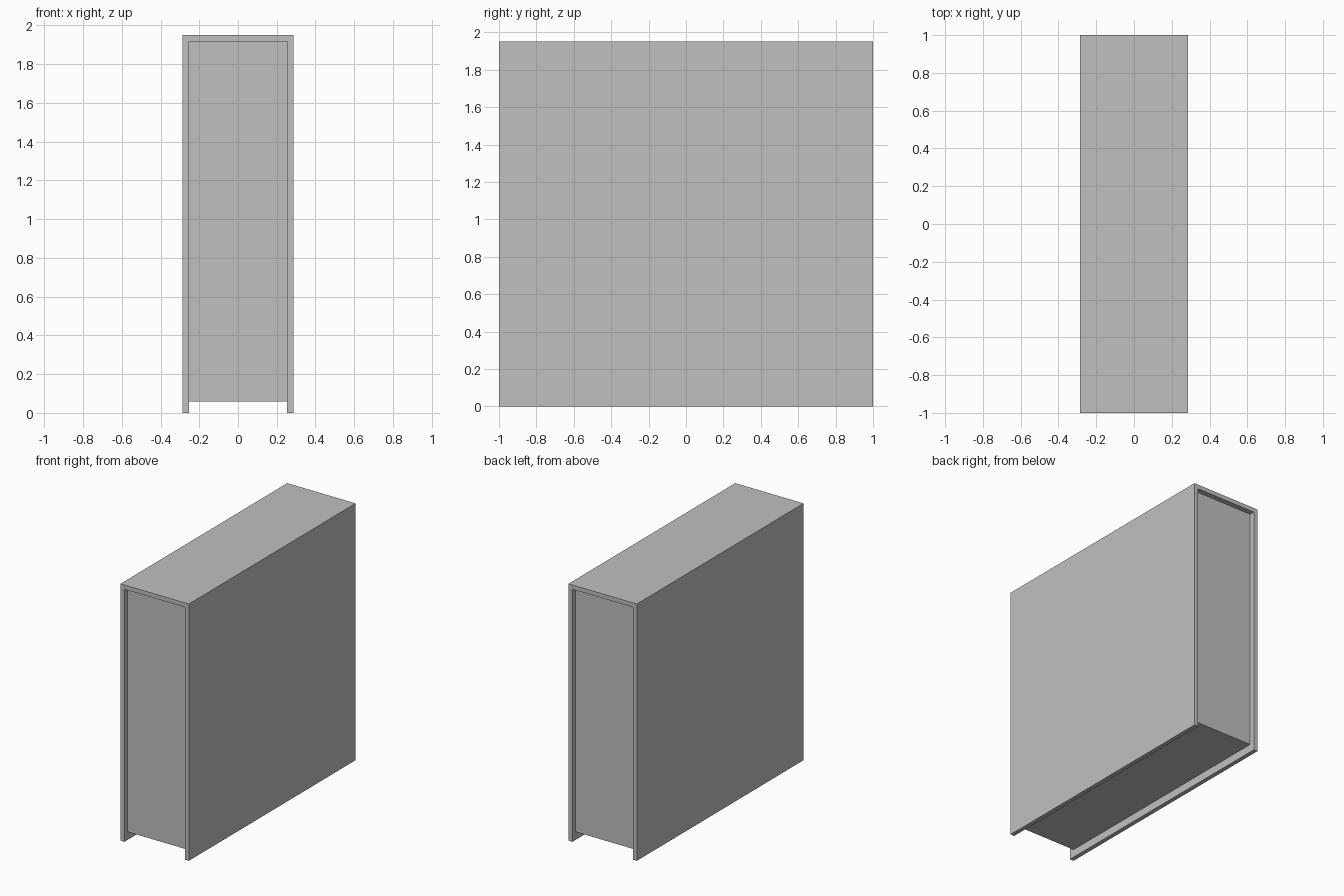
import bpy
import bmesh

cube = bpy.data.objects.get("Cube")
if cube:
    bpy.data.objects.remove(cube, do_unlink=True)

HALF_W, HALF_L, HEIGHT = 0.287, 1.0, 1.95
WALL = 0.033       # thickness of the outer shell
RECESS = 0.04      # how far the end panels sit inside the shell
FLOOR = 0.06       # underside of the core above the ground

grey = bpy.data.materials.new("light_grey")
grey.use_nodes = True
grey.diffuse_color = (0.53, 0.53, 0.53, 1)
grey.node_tree.nodes["Principled BSDF"].inputs["Base Color"].default_value = grey.diffuse_color


def extrude_profile(name, points, half_length):
    """Extrude an x-z profile along y, centred on the origin."""
    bm = bmesh.new()
    face = bm.faces.new([bm.verts.new((x, -half_length, z)) for x, z in points])
    moved = bmesh.ops.extrude_face_region(bm, geom=[face], use_keep_orig=True)["geom"]
    verts = [v for v in moved if isinstance(v, bmesh.types.BMVert)]
    bmesh.ops.translate(bm, verts=verts, vec=(0, 2 * half_length, 0))
    bmesh.ops.recalc_face_normals(bm, faces=bm.faces)
    mesh = bpy.data.meshes.new(name)
    bm.to_mesh(mesh)
    bm.free()
    mesh.materials.append(grey)
    obj = bpy.data.objects.new(name, mesh)
    bpy.context.collection.objects.link(obj)
    return obj


inner_w, inner_top = HALF_W - WALL, HEIGHT - WALL

# Outer shell: both side walls and the top in one channel
right_half = [(-inner_w, inner_top), (-inner_w, 0), (-HALF_W, 0), (-HALF_W, HEIGHT)]
left_half = [(-x, z) for x, z in reversed(right_half)]
extrude_profile("outer_shell", right_half + left_half, HALF_L)

# Core: recessed end panels and raised floor
extrude_profile("inner_core", [(-inner_w, FLOOR), (inner_w, FLOOR),
                               (inner_w, inner_top), (-inner_w, inner_top)], HALF_L - RECESS)
